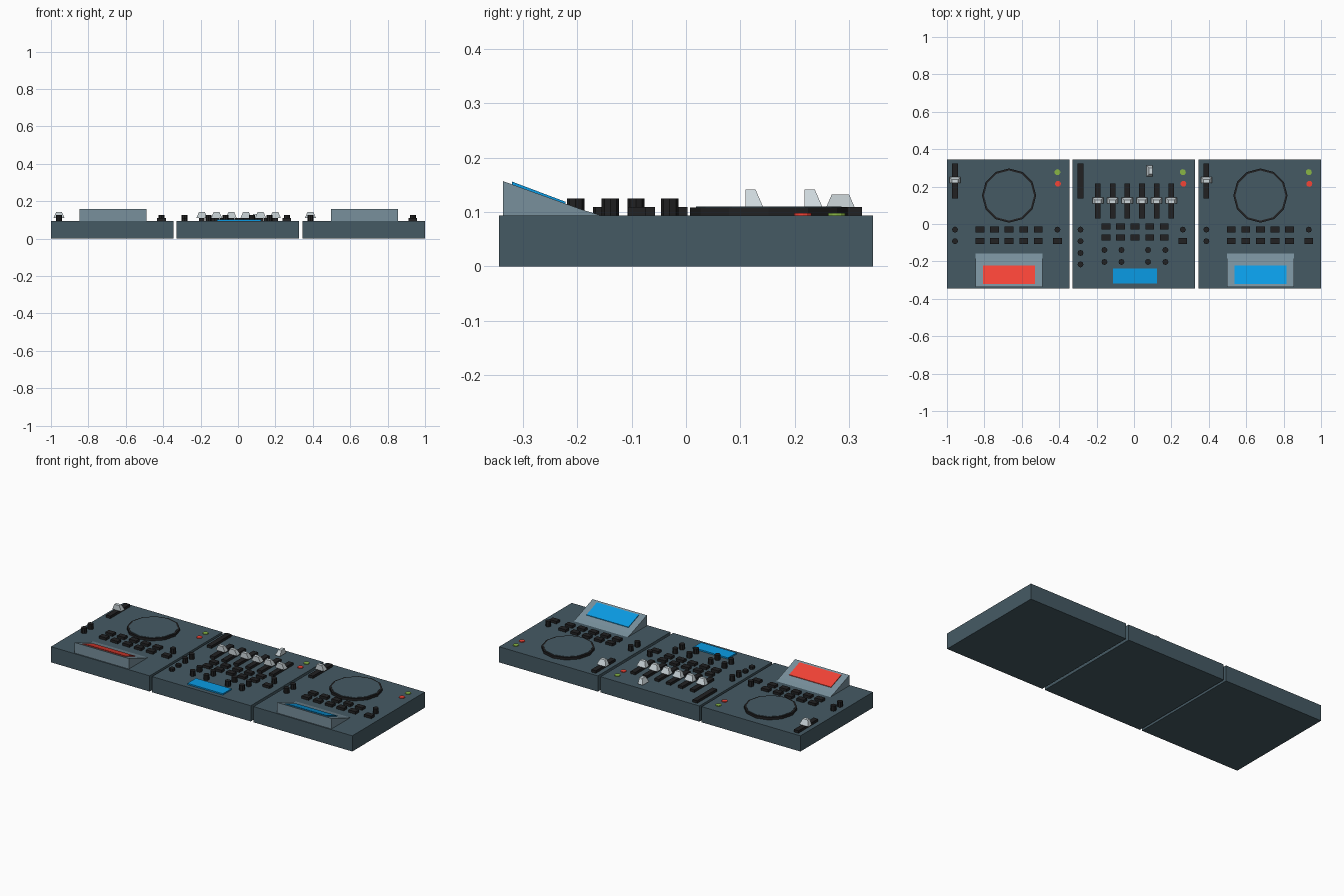
import bpy, bmesh
from math import pi
from mathutils import Matrix

if "Cube" in bpy.data.objects:
    bpy.data.objects.remove(bpy.data.objects["Cube"])

TOP = 0.094  # height of the main panels


def material(name, rgb):
    m = bpy.data.materials.new(name)
    m.diffuse_color = (*rgb, 1)
    m.use_nodes = True
    m.node_tree.nodes["Principled BSDF"].inputs["Base Color"].default_value = m.diffuse_color
    return m


SLATE = material("slate", (0.06, 0.102, 0.127))
STEEL = material("steel", (0.188, 0.279, 0.332))
BLACK = material("black", (0.015, 0.015, 0.016))
SILVER = material("silver", (0.62, 0.69, 0.72))
RED = material("red", (0.905, 0.056, 0.037))
BLUE = material("blue", (0.003, 0.33, 0.78))
GREEN = material("green", (0.25, 0.47, 0.06))


def finish(name, bm, mat):
    bmesh.ops.recalc_face_normals(bm, faces=bm.faces)
    me = bpy.data.meshes.new(name)
    bm.to_mesh(me)
    bm.free()
    me.materials.append(mat)
    ob = bpy.data.objects.new(name, me)
    bpy.context.collection.objects.link(ob)
    return ob


def box(name, x, y, w, d, z0, z1, mat):
    bm = bmesh.new()
    bmesh.ops.create_cube(bm, size=1, matrix=Matrix.Translation((x, y, (z0 + z1) / 2))
                          @ Matrix.Diagonal((w, d, z1 - z0, 1)))
    return finish(name, bm, mat)


def disc(name, x, y, r, z0, z1, mat, sides=8):
    bm = bmesh.new()
    bmesh.ops.create_cone(bm, cap_ends=True, segments=sides, radius1=r, radius2=r,
                          depth=z1 - z0, matrix=Matrix.Translation((x, y, (z0 + z1) / 2)))
    return finish(name, bm, mat)


def prism(name, profile, x0, x1, mat):
    # (y, z) profile extruded along x
    bm = bmesh.new()
    f = bm.faces.new([bm.verts.new((x0, y, z)) for y, z in profile])
    ext = bmesh.ops.extrude_face_region(bm, geom=[f])
    bmesh.ops.translate(bm, vec=(x1 - x0, 0, 0),
                        verts=[v for v in ext["geom"] if isinstance(v, bmesh.types.BMVert)])
    return finish(name, bm, mat)


def fader_cap(name, x, y, z, turn=0):
    # tapered cap: narrower top, one upright long side
    bm = bmesh.new()
    bmesh.ops.create_cube(bm, size=1)
    for v in bm.verts:
        up = v.co.z > 0
        v.co.x *= 0.032 if up else 0.06
        v.co.y = -0.017 if v.co.y < 0 else (0.002 if up else 0.016)
        v.co.z = 0.032 if up else 0
    bmesh.ops.transform(bm, verts=bm.verts, matrix=Matrix.Translation((x, y, z))
                        @ Matrix.Rotation(turn, 4, 'Z'))
    return finish(name, bm, SILVER)


def slot(x, y):
    box("fader_slot", x, y, 0.03, 0.187, TOP, 0.109, BLACK)


def button(x, y):
    box("button", x, y, 0.047, 0.032, TOP, 0.109, BLACK)


def knob(x, y, top=0.125):
    disc("knob", x, y, 0.016, TOP, top, BLACK)


def right_column(cx):
    # status lights, knob and button found on every panel
    disc("green_light", cx + 0.263, 0.277, 0.016, TOP, 0.098, GREEN, 12)
    disc("red_light", cx + 0.266, 0.215, 0.016, TOP, 0.098, RED, 12)
    knob(cx + 0.263, -0.03)
    button(cx + 0.263, -0.09)


# Three base panels
for cx in (-0.6725, -0.002, 0.6715):
    box("base_panel", cx, 0, 0.655, 0.688, 0, TOP, SLATE)
    right_column(cx)

# Left and right decks
for cx, screen in ((-0.672, RED), (0.672, BLUE)):
    jx = cx + 0.004
    disc("jog_wheel_rim", jx, 0.152, 0.145, TOP, 0.108, BLACK, 12)
    disc("jog_wheel_top", jx, 0.152, 0.134, 0.1, 0.110, SLATE, 12)
    slot(cx - 0.285, 0.23)
    fader_cap("pitch_cap", cx - 0.285, 0.235, 0.109)
    for y in (-0.03, -0.092):
        knob(cx - 0.285, y)
        for i in range(5):
            button(jx + (i - 2) * 0.078, y)
    # sloped display housing and its screen
    prism("display_housing", [(-0.337, TOP), (-0.337, 0.157), (-0.19, 0.104), (-0.157, TOP)],
          jx - 0.18, jx + 0.18, STEEL)
    prism("display_screen", [(-0.32, 0.145), (-0.32, 0.156), (-0.222, 0.119), (-0.222, 0.110)],
          jx - 0.139, jx + 0.139, screen)

# Mixer: channel faders
for i in range(6):
    x = -0.193 + i * 0.0785
    slot(x, 0.124)
    fader_cap("channel_cap", x, 0.126, 0.109)
# loose slot and turned cap
slot(-0.286, 0.23)
fader_cap("turned_cap", 0.083, 0.284, 0.1, pi / 2)

# Mixer: button rows, knob grid, side knobs and screen
for y in (-0.013, -0.073):
    for i in range(5):
        button(-0.15 + i * 0.078, y)
for y in (-0.139, -0.203):
    for x in (-0.158, -0.067, 0.075, 0.168):
        knob(x, y)
for y, top in ((-0.03, 0.125), (-0.092, 0.125), (-0.155, 0.109), (-0.216, 0.109)):
    knob(-0.286, y, top)
box("mixer_screen", 0.005, -0.278, 0.235, 0.08, TOP, 0.102, BLUE)
